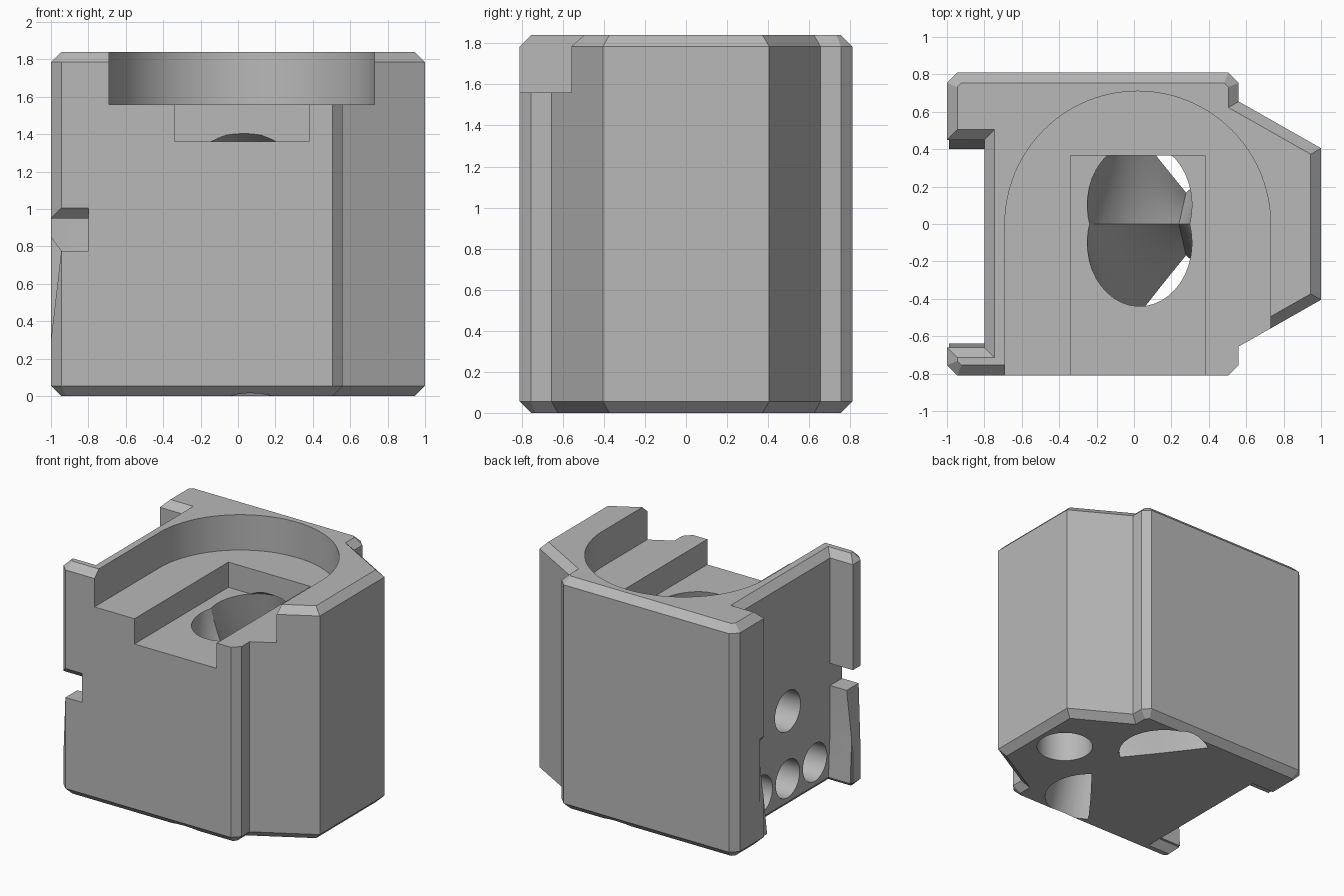
import bpy, bmesh, math
from mathutils import Vector

cube = bpy.data.objects.get("Cube")
if cube:
    bpy.data.objects.remove(cube, do_unlink=True)

grey = bpy.data.materials.new("plain grey")
grey.use_nodes = True
colour = (0.48, 0.48, 0.48, 1)
grey.diffuse_color = colour
grey.node_tree.nodes["Principled BSDF"].inputs["Base Color"].default_value = colour

H, C = 1.84, 0.055   # block height and chamfer


def loft(name, rings):
    """Closed solid through rings of equal point count."""
    bm = bmesh.new()
    loops = [[bm.verts.new(p) for p in ring] for ring in rings]
    n = len(loops[0])
    for a, b in zip(loops, loops[1:]):
        for i in range(n):
            j = (i + 1) % n
            bm.faces.new((a[i], a[j], b[j], b[i]))
    bm.faces.new(loops[0][::-1])
    bm.faces.new(loops[-1])
    bmesh.ops.recalc_face_normals(bm, faces=bm.faces)
    mesh = bpy.data.meshes.new(name)
    bm.to_mesh(mesh)
    bm.free()
    mesh.materials.append(grey)
    obj = bpy.data.objects.new(name, mesh)
    bpy.context.collection.objects.link(obj)
    return obj


def prism(name, pts, axis, lo, hi):
    """Extrude a 2D profile along one axis."""
    def place(p, t):
        q = list(p)
        q.insert("xyz".index(axis), t)
        return q
    return loft(name, [[place(p, t) for p in pts] for t in (lo, hi)])


def circle(cx, cy, r, n=40):
    return [(cx + r * math.cos(i * math.tau / n), cy + r * math.sin(i * math.tau / n))
            for i in range(n)]


def rect(a, b, c, d):
    return [(a, c), (b, c), (b, d), (a, d)]


def inset(pts, d):
    """Mitred inward offset of a counter-clockwise outline."""
    out = []
    for i, p in enumerate(pts):
        p, a, b = Vector(p), Vector(pts[i - 1]), Vector(pts[(i + 1) % len(pts)])
        e, f = (p - a).normalized(), (b - p).normalized()
        n, m = Vector((-e.y, e.x)), Vector((-f.y, f.x))
        out.append(p + (n + m) * d / (1 + n.dot(m)))
    return out


def combine(body, tool, operation):
    mod = body.modifiers.new(tool.name, "BOOLEAN")
    mod.operation = operation
    mod.solver = "EXACT"
    mod.object = tool
    bpy.context.view_layer.objects.active = body
    bpy.ops.object.modifier_apply(modifier=mod.name)
    bpy.data.objects.remove(tool, do_unlink=True)


# Chamfered block with a tapered nose and a side channel
outline = [(-1, -0.755), (-0.945, -0.81), (0.505, -0.81), (0.56, -0.755), (0.56, -0.655),
           (1, -0.405), (1, 0.405), (0.56, 0.655), (0.56, 0.755), (0.505, 0.81),
           (-0.945, 0.81), (-1, 0.755), (-1, 0.45), (-0.8, 0.45), (-0.8, -0.66), (-1, -0.66)]
small = inset(outline, C)
body = loft("housing_block", [[(p[0], p[1], z) for p in ring] for ring, z in
                              ((small, 0), (outline, C), (outline, H - C), (small, H))])

# Flared feet inside the side channel
for wall, toe, name in ((0.45, 0.40, "back_flare"), (-0.66, -0.64, "front_flare")):
    back = wall + math.copysign(0.03, wall)
    mid = (wall + 2 * toe) / 3
    flare = prism(name, [(back, C), (toe, C), (mid, 0.18), (wall, 0.42), (back, 0.42)],
                  "x", -0.99, -0.79)
    combine(body, flare, "UNION")

cutters = []

# Round-ended seat open to the front, and the slot in its floor
seat = [(0.02 + 0.71 * math.cos(i * math.pi / 48), 0.71 * math.sin(i * math.pi / 48))
        for i in range(49)]
cutters.append(prism("seat_cut", seat + [(-0.69, -1), (0.73, -1)], "z", 1.56, 2))
cutters.append(prism("slot_cut", rect(-0.34, 0.38, -1, 0.365), "z", 1.36, 1.7))

# Notch through the front lip and slanted lip edges
cutters.append(prism("notch_cut", [(-0.83, 0.775), (-0.6, 0.775), (-0.6, 0.95),
                                   (-0.755, 0.95), (-0.83, 1.025)], "x", -1.1, -0.8))
cutters.append(prism("lip_cut", [(-1.1, 0.85), (-1, 0.85), (-0.945, 0.775), (-1, 0.3),
                                 (-1.1, 0.3)], "y", -0.9, 0.5))

# Blind holes in the channel wall and underside
for y, z, r in ((-0.13, 0.775, 0.16), (-0.47, 0.24, 0.15), (-0.13, 0.24, 0.15), (0.21, 0.24, 0.15)):
    cutters.append(prism("side_hole_cut", circle(y, z, r), "x", -0.85, -0.45))
cutters.append(prism("bottom_hole_cut", circle(0.7, 0.02, 0.21), "z", -0.1, 0.6))

# Twin ducts blending from an oval mouth to half-round outlets
N = 20
start = math.radians(-52)


def duct_ring(t, s, scale=1):
    ring = []
    for i in range(2 * N):
        a = start + math.pi * i / N
        top = Vector((0.03 + 0.28 * scale * math.cos(a), 0.1 + 0.34 * scale * math.sin(a)))
        k = 1 if i <= N else 1 - 2 * (i - N) / N
        b = a if i <= N else start
        r = 0.34 if i <= N else -0.34 * -k
        if i > N:
            r = -0.34 + 0.68 * (i - N) / N
        low = Vector((0.07 + r * math.cos(b), 0.44 + r * math.sin(b)))
        p = low.lerp(top, t)
        ring.append((p.x, s * p.y))
    return ring


for s in (1, -1):
    rings = [[(x, y, -0.02 + 1.38 * k / 8) for x, y in duct_ring(k / 8, s)] for k in range(9)]
    for scale, z in ((0.85, 1.395), (0.6, 1.425), (0.3, 1.44)):
        rings.append([(x, y, z) for x, y in duct_ring(1, s, scale)])
    cutters.append(loft("duct_cut", rings))

for cutter in cutters:
    combine(body, cutter, "DIFFERENCE")

bpy.ops.object.select_all(action="DESELECT")
body.select_set(True)
bpy.context.view_layer.objects.active = body
bpy.ops.object.shade_smooth_by_angle(angle=math.radians(25))
